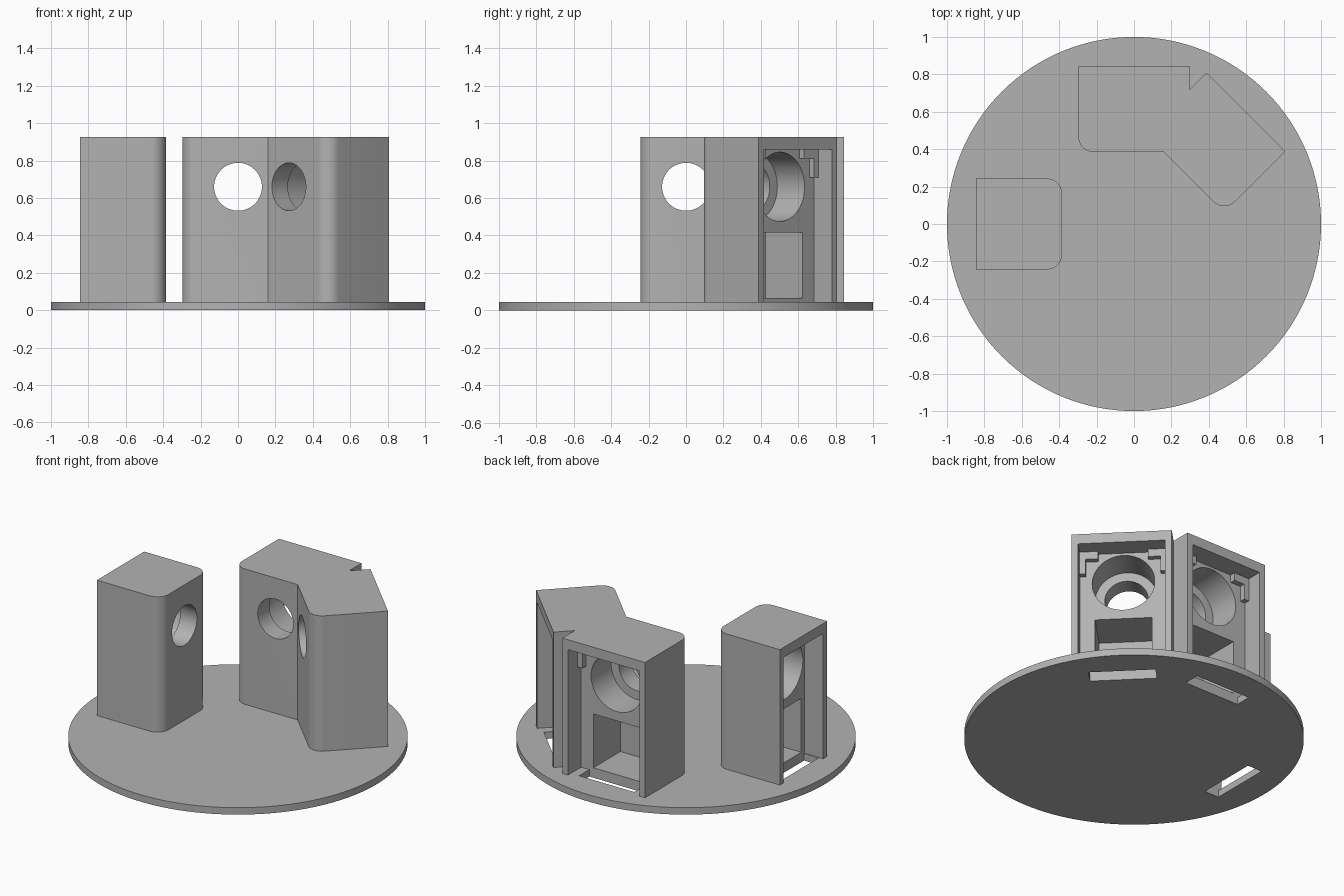
import bpy, bmesh
from math import pi, radians, sin, cos
from mathutils import Matrix

if "Cube" in bpy.data.objects:
    bpy.data.objects.remove(bpy.data.objects["Cube"])

grey = bpy.data.materials.new("plain_grey")
grey.use_nodes = True
colour = (0.45, 0.45, 0.45, 1)
grey.diffuse_color = colour
grey.node_tree.nodes["Principled BSDF"].inputs["Base Color"].default_value = colour

BASE_TOP, TOP = 0.045, 0.925
INNER, OUTER = 0.385, 0.845      # distance of housing front and open back from centre
PANEL, STEP = 0.711, 0.505       # recess floor and bore shoulder
HOLE_Z = 0.66


def finish(name, bm, angle=0):
    bmesh.ops.recalc_face_normals(bm, faces=bm.faces)
    mesh = bpy.data.meshes.new(name)
    bm.to_mesh(mesh)
    bm.free()
    mesh.transform(Matrix.Rotation(radians(angle), 4, 'Z'))
    mesh.materials.append(grey)
    obj = bpy.data.objects.new(name, mesh)
    bpy.context.collection.objects.link(obj)
    return obj


def box(name, x, y, z, angle=0):
    bm = bmesh.new()
    bmesh.ops.create_cube(bm, size=1)
    for v in bm.verts:
        v.co = [lo + (c + 0.5) * (hi - lo) for c, (lo, hi) in zip(v.co, (x, y, z))]
    return finish(name, bm, angle)


def bore(name, radius, y0, y1, angle):
    bm = bmesh.new()
    bmesh.ops.create_cone(bm, cap_ends=True, segments=64, radius1=radius,
                          radius2=radius, depth=y1 - y0)
    bm.transform(Matrix.Translation((0, (y0 + y1) / 2, HOLE_Z)) @ Matrix.Rotation(pi / 2, 4, 'X'))
    return finish(name, bm, angle)


def block(name, half, angle, round_left=True, round_right=True, r=0.08):
    # Plan outline with rounded front corners, pulled up to full height
    outline = [(half, OUTER), (-half, OUTER)]
    for side, rounded in ((-1, round_left), (1, round_right)):
        if not rounded:
            outline.append((side * half, INNER))
            continue
        arc = [(side * (half - r + r * cos(t)), INNER + r - r * sin(t))
               for t in (i * pi / 24 for i in range(13))]
        outline += arc if side < 0 else arc[::-1]
    bm = bmesh.new()
    face = bm.faces.new([bm.verts.new((x, y, BASE_TOP)) for x, y in outline])
    up = bmesh.ops.extrude_face_region(bm, geom=[face])
    bmesh.ops.translate(bm, vec=(0, 0, TOP - BASE_TOP),
                        verts=[v for v in up['geom'] if isinstance(v, bmesh.types.BMVert)])
    return finish(name, bm, angle)


def combine(obj, other, operation):
    other.hide_render = True
    mod = obj.modifiers.new(operation.lower(), 'BOOLEAN')
    mod.operation, mod.solver, mod.object = operation, 'EXACT', other
    bpy.context.view_layer.objects.active = obj
    bpy.ops.object.modifier_apply(modifier=mod.name)
    bpy.data.objects.remove(other)


def hollow(obj, half, angle):
    # Open back recess, stepped bore and lower pocket
    w = half - 0.04
    for cutter in (
            box("recess_cutter", (-w, w), (PANEL, 0.95), (BASE_TOP - 0.01, 0.86), angle),
            bore("bore_cutter", 0.185, STEP, PANEL + 0.02, angle),
            bore("hole_cutter", 0.128, 0.36, STEP + 0.02, angle),
            box("pocket_cutter", (-0.168, 0.168), (0.434, PANEL + 0.02), (0.065, 0.415), angle)):
        combine(obj, cutter, 'DIFFERENCE')


# Base disc
bm = bmesh.new()
bmesh.ops.create_cone(bm, cap_ends=True, segments=128, radius1=1, radius2=1, depth=BASE_TOP)
bm.transform(Matrix.Translation((0, 0, BASE_TOP / 2)))
base = finish("base_disc", bm)

# Single housing on the right, double housing at the back
SMALL, WIDE = 0.243, 0.297
side_housing = block("side_housing", SMALL, 90)
double_housing = block("double_housing", WIDE, 0, round_right=False)
combine(double_housing, block("angled_block", WIDE, -45, round_left=False), 'UNION')

for housing, half, angle in ((side_housing, SMALL, 90), (double_housing, WIDE, 0),
                             (double_housing, WIDE, -45)):
    hollow(housing, half, angle)
    slot = box("slot_cutter", (-0.198, 0.198), (PANEL, 0.815), (-0.1, 0.1), angle)
    combine(base, slot, 'DIFFERENCE')

# Stepped brackets in the upper corners of the wide recesses
wall = WIDE - 0.04
for label, angle in (("back", 0), ("angled", -45)):
    for side, s in (("left", 1), ("right", -1)):
        for part, width, z in (("bar", 0.11, (0.81, 0.86)), ("leg", 0.035, (0.71, 0.81))):
            x = sorted((s * wall, s * (wall - width)))
            box(f"{label}_bracket_{part}_{side}", x, (PANEL, PANEL + 0.035), z, angle)

# Smooth curved walls, keep edges crisp
bpy.ops.object.select_all(action='DESELECT')
for obj in (base, side_housing, double_housing):
    obj.select_set(True)
bpy.context.view_layer.objects.active = base
bpy.ops.object.shade_smooth_by_angle(angle=radians(30))
